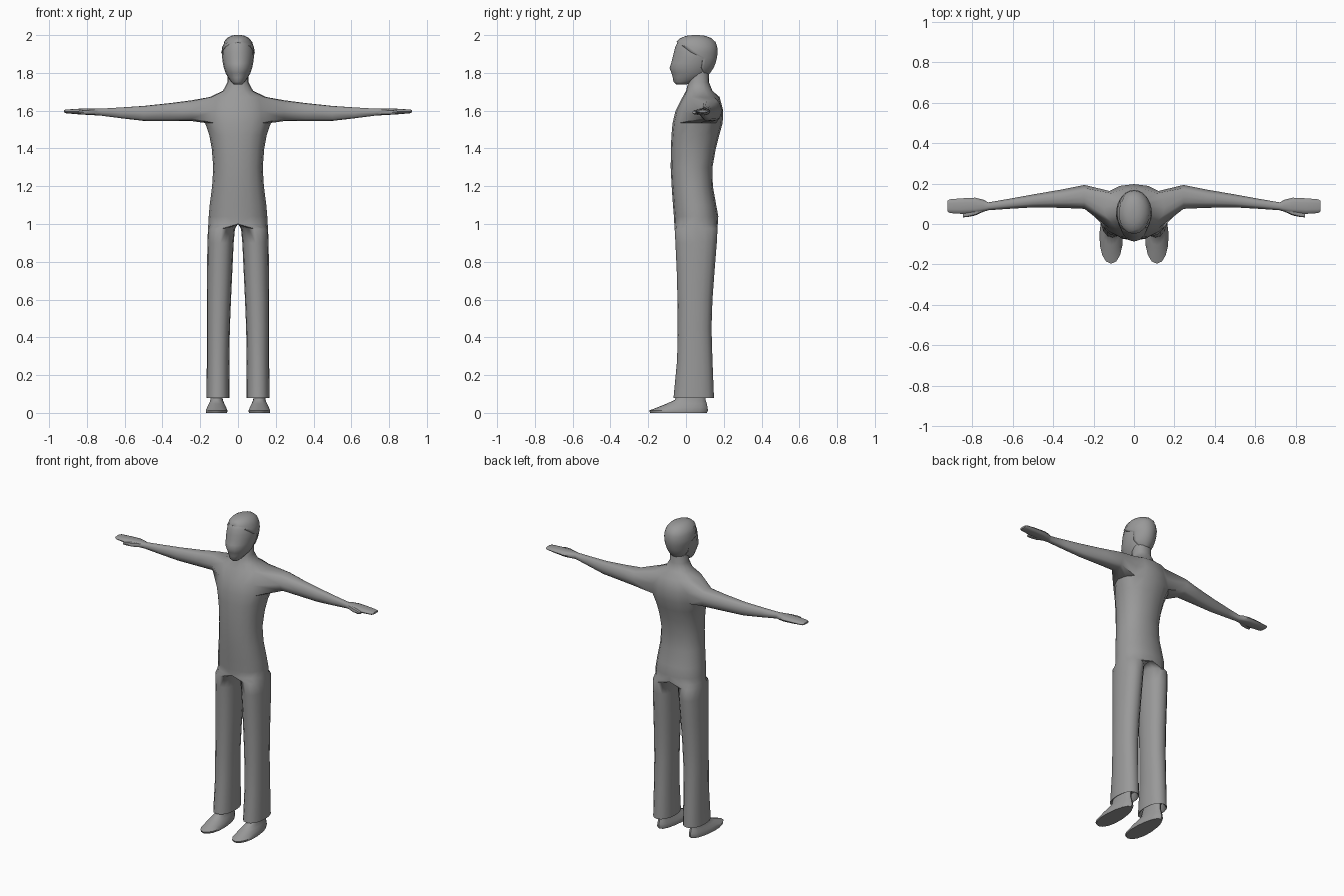
import bpy, bmesh, math

if "Cube" in bpy.data.objects:
    bpy.data.objects.remove(bpy.data.objects["Cube"])

grey = bpy.data.materials.new("plain grey")
grey.diffuse_color = (0.32, 0.32, 0.32, 1)
grey.use_nodes = True
grey.node_tree.nodes["Principled BSDF"].inputs["Base Color"].default_value = grey.diffuse_color


def finish(bm, name, angle=45):
    bmesh.ops.recalc_face_normals(bm, faces=bm.faces)
    me = bpy.data.meshes.new(name)
    bm.to_mesh(me)
    bm.free()
    me.materials.append(grey)
    me.shade_smooth()
    me.set_sharp_from_angle(angle=math.radians(angle))
    ob = bpy.data.objects.new(name, me)
    bpy.context.collection.objects.link(ob)
    return ob


def mirror(ob):
    m = ob.modifiers.new("mirror", 'MIRROR')
    m.use_clip = True
    m.merge_threshold = 0.0005


def spow(v, p):
    return math.copysign(abs(v) ** p, v) if abs(v) > 1e-6 else 0.0


def flat(cx, hw, y0, y1, z, angles, p=0.9):
    """Horizontal oval section; -90 degrees is the front."""
    cy, ry = (y0 + y1) / 2, (y1 - y0) / 2
    return [(cx + hw * spow(math.cos(a), p), cy + ry * spow(math.sin(a), p), z)
            for a in map(math.radians, angles)]


def upright(x, y0, y1, z0, z1, angles, p=0.85):
    """Oval section across the x axis."""
    return [(x, (y0 + y1) / 2 + (y1 - y0) / 2 * spow(math.cos(a), p),
             (z0 + z1) / 2 + (z1 - z0) / 2 * spow(math.sin(a), p))
            for a in map(math.radians, angles)]


def ring(bm, pts):
    return [bm.verts.new(q) for q in pts]


def bridge(bm, a, b, closed=True):
    n = len(a)
    for i in range(n if closed else n - 1):
        j = (i + 1) % n
        bm.faces.new((a[i], a[j], b[j], b[i]))


def loft(bm, sections, caps=True, closed=True):
    rings = [ring(bm, s) for s in sections]
    for a, b in zip(rings, rings[1:]):
        bridge(bm, a, b, closed)
    if caps:
        bm.faces.new(rings[0])
        bm.faces.new(rings[-1])
    return rings


HALF = [-90 + 22.5 * i for i in range(9)]
FULL = [-90 + 22.5 * i for i in range(16)]

# Body: half torso rows (height, half width, front, back), crotch to neck
torso = [(1.0, .157, -.062, .168), (1.04, .155, -.064, .171), (1.1, .150, -.069, .160),
         (1.2, .137, -.076, .142), (1.3, .131, -.081, .140), (1.4, .139, -.080, .158),
         (1.47, .152, -.077, .176), (1.535, .174, -.071, .194), (1.60, .165, -.055, .197),
         (1.672, .150, -.018, .178), (1.705, .080, .0, .140), (1.75, .056, .012, .122),
         (1.83, .055, .02, .12)]
bm = bmesh.new()
rows = [ring(bm, flat(0, hw, y0, y1, z, HALF)) for z, hw, y0, y1 in torso]
ARM_ROW = 7
for r in range(len(rows) - 1):
    for c in range(8):
        if r in (ARM_ROW, ARM_ROW + 1) and 2 <= c < 6:
            continue                      # opening for the arm
        bm.faces.new((rows[r][c], rows[r][c + 1], rows[r + 1][c + 1], rows[r + 1][c]))

# Arm and palm grow out of the shoulder opening
lo, mid, hi = rows[ARM_ROW:ARM_ROW + 3]
prev = lo[2:7] + [mid[6]] + hi[6:1:-1] + [mid[2]]
for v in list(lo[3:6]) + list(hi[3:6]):
    v.co.y = max(v.co.y, 0.03)
ARM = [225, 247.5, 270, 292.5, 315, 0, 45, 67.5, 90, 112.5, 135, 180]
for x, y0, y1, z0, z1 in [(.245, .075, .193, 1.545, 1.655), (.36, .080, .170, 1.545, 1.64),
                          (.5, .082, .146, 1.546, 1.625), (.62, .075, .124, 1.56, 1.617),
                          (.72, .068, .107, 1.573, 1.611), (.745, .060, .120, 1.575, 1.612),
                          (.785, .052, .130, 1.577, 1.612), (.85, .050, .127, 1.581, 1.610),
                          (.91, .054, .122, 1.586, 1.606), (.922, .062, .115, 1.591, 1.603)]:
    cur = ring(bm, upright(x, y0, y1, z0, z1, ARM))
    bridge(bm, prev, cur)
    prev = cur
bm.faces.new(prev)

# Trouser leg continues from the hip row and a centre crotch seam
front, back = rows[0][0].co.y, rows[0][8].co.y
seam = [bm.verts.new((0, back + (front - back) * i / 8, 1.0 + 0.012 * abs(i - 4) / 4))
        for i in range(1, 8)]
prev = rows[0] + seam
for z, xi, xo, y0, y1 in [(.975, .016, .159, -.060, .167), (.9, .023, .162, -.056, .163),
                          (.75, .030, .164, -.049, .151), (.6, .037, .165, -.045, .140),
                          (.45, .043, .165, -.044, .135), (.28, .046, .165, -.047, .140),
                          (.08, .046, .167, -.066, .148), (.085, .054, .159, -.056, .138),
                          (.13, .060, .152, -.045, .125)]:
    cur = ring(bm, flat((xi + xo) / 2, (xo - xi) / 2, y0, y1, z, FULL))
    bridge(bm, prev, cur)
    prev = cur
bm.faces.new(prev)
mirror(finish(bm, "body", 50))

# Thumbs
bm = bmesh.new()
loft(bm, [upright(x, y0, y1, z0, z1, range(0, 360, 45)) for x, y0, y1, z0, z1 in
          [(.735, .065, .10, 1.58, 1.608), (.785, .042, .08, 1.578, 1.606),
           (.825, .034, .06, 1.580, 1.602), (.846, .033, .052, 1.584, 1.598)]])
mirror(finish(bm, "thumb"))

# Shoes, narrower towards the heel
bm = bmesh.new()
loft(bm, [flat(.113, hw, y0, y1, z, FULL) for z, hw, y0, y1 in
          [(0, .058, -.190, .110), (.012, .060, -.196, .116), (.030, .054, -.150, .114),
           (.048, .046, -.105, .110), (.068, .037, -.060, .104), (.14, .035, -.03, .10)]])
for v in bm.verts:
    v.co.x = .113 + (v.co.x - .113) * (1 - 1.2 * max(0, v.co.y + .08))
mirror(finish(bm, "shoe"))

# Head: rows (height, half width, front, back)
head = [(1.738, .022, -.050, .0), (1.752, .036, -.066, .045), (1.775, .053, -.070, .100),
        (1.80, .066, -.077, .124), (1.826, .075, -.087, .142), (1.85, .080, -.079, .152),
        (1.88, .084, -.071, .160), (1.91, .085, -.064, .164), (1.94, .080, -.056, .161),
        (1.96, .071, -.046, .152), (1.98, .054, -.026, .130), (1.992, .033, .005, .098),
        (1.996, .012, .04, .065)]
bm = bmesh.new()
loft(bm, [flat(0, hw, y0, y1, z, FULL, 1.0) for z, hw, y0, y1 in head])
finish(bm, "head", 60)

# Hair shell: the upper head rows, kept only behind a hairline
hairline = {1.775: .105, 1.80: .095, 1.826: .082, 1.85: .086, 1.88: .088,
            1.91: .025, 1.94: -.015, 1.96: -.052}
bm = bmesh.new()
sections = []
for z, hw, y0, y1 in head[2:]:
    y0, y1, hw = y0 - .004, y1 + .004, hw + .004
    s = (hairline.get(z, -1) - (y0 + y1) / 2) / ((y1 - y0) / 2)
    a = math.degrees(math.asin(max(-1, min(1, s))))
    sections.append(flat(0, hw, y0, y1, z + (.004 if z > 1.95 else 0),
                         [a + (180 - 2 * a) * i / 16 for i in range(17)], 1.0))
rings = loft(bm, sections, caps=False, closed=False)
bm.faces.new(rings[-1])
bmesh.ops.remove_doubles(bm, verts=bm.verts, dist=0.0005)
hair = finish(bm, "hair", 60)
shell = hair.modifiers.new("thickness", 'SOLIDIFY')
shell.thickness = 0.006
shell.offset = -1
